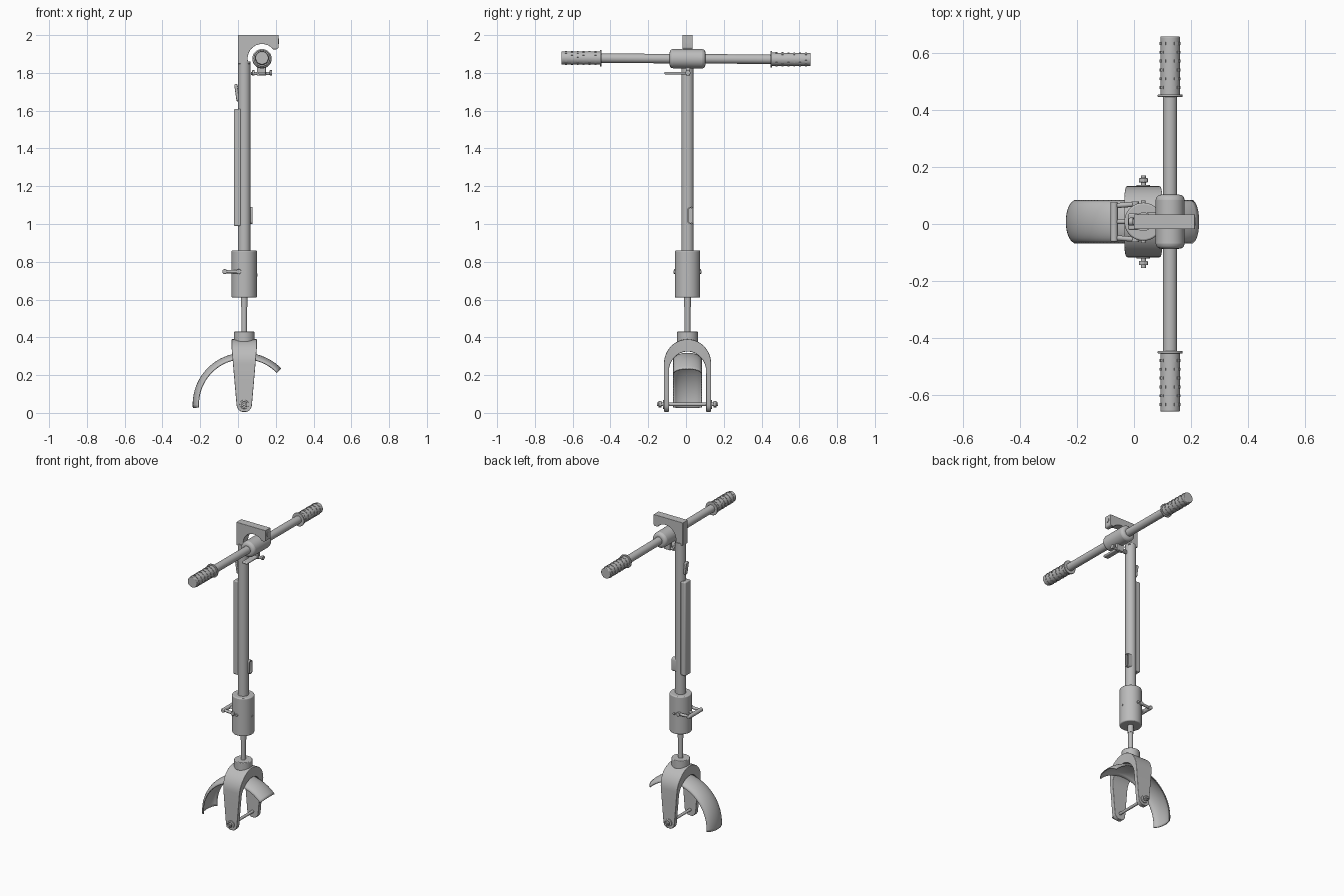
import bpy, bmesh, math
from mathutils import Vector

cube = bpy.data.objects.get("Cube")
if cube:
    bpy.data.objects.remove(cube, do_unlink=True)

grey = bpy.data.materials.new("mid grey metal")
grey.use_nodes = True
grey.diffuse_color = (0.5, 0.5, 0.5, 1)
grey.node_tree.nodes["Principled BSDF"].inputs["Base Color"].default_value = (0.5, 0.5, 0.5, 1)

CX, CY = 0.033, 0.008          # steering axis
BAR_X, BAR_Z = 0.127, 1.875    # handlebar axis
AXLE_Z = 0.045


def finish(name, bm, bevel=0, segments=3, smooth=35):
    bmesh.ops.recalc_face_normals(bm, faces=bm.faces)
    mesh = bpy.data.meshes.new(name)
    bm.to_mesh(mesh)
    bm.free()
    mesh.materials.append(grey)
    obj = bpy.data.objects.new(name, mesh)
    bpy.context.collection.objects.link(obj)
    bpy.ops.object.select_all(action='DESELECT')
    obj.select_set(True)
    bpy.context.view_layer.objects.active = obj
    bpy.ops.object.shade_smooth_by_angle(angle=math.radians(smooth))
    if bevel:
        mod = obj.modifiers.new("Bevel", 'BEVEL')
        mod.width, mod.segments = bevel, segments
        mod.limit_method, mod.angle_limit = 'ANGLE', math.radians(40)
    return obj


def rod(name, a, b, r, bevel=0, sides=32):
    """Cylinder from point a to point b."""
    a, b = Vector(a), Vector(b)
    bm = bmesh.new()
    bmesh.ops.create_cone(bm, cap_ends=True, segments=sides, radius1=r, radius2=r, depth=(b - a).length)
    turn = (b - a).to_track_quat('Z', 'Y').to_matrix().to_4x4()
    bmesh.ops.transform(bm, matrix=turn, verts=bm.verts)
    bmesh.ops.translate(bm, vec=(a + b) / 2, verts=bm.verts)
    return finish(name, bm, bevel)


def block(name, lo, hi, bevel=0.004):
    bm = bmesh.new()
    bmesh.ops.create_cube(bm, size=1)
    for v in bm.verts:
        v.co = [lo[i] + (v.co[i] + 0.5) * (hi[i] - lo[i]) for i in range(3)]
    return finish(name, bm, bevel)


def extrude(name, pts, direction, bevel=0):
    """Closed outline of 3D points pushed along a direction."""
    bm = bmesh.new()
    face = bm.faces.new([bm.verts.new(p) for p in pts])
    new = bmesh.ops.extrude_face_region(bm, geom=[face])["geom"]
    bmesh.ops.translate(bm, vec=direction, verts=[e for e in new if isinstance(e, bmesh.types.BMVert)])
    return finish(name, bm, bevel)


def arc(cx, cy, r, a, b, n):
    return [(cx + r * math.cos(math.radians(a + (b - a) * i / n)),
             cy + r * math.sin(math.radians(a + (b - a) * i / n))) for i in range(n + 1)]


def capsule(half_len, r):
    return arc(0, half_len, r, 0, 180, 10) + arc(0, -half_len, r, 180, 360, 10)


# Steering column, collar, lower rod and crown
rod("stem_tube", (CX, CY, 0.84), (CX, CY, 1.86), 0.033)
rod("collar", (CX, CY, 0.61), (CX, CY, 0.86), 0.067, 0.006, 48)
rod("lower_rod", (CX, CY, 0.42), (CX, CY, 0.62), 0.015)
rod("lower_rod_sleeve", (CX, CY, 0.56), (CX, CY, 0.62), 0.018)
rod("fork_crown", (CX, CY, 0.375), (CX, CY, 0.43), 0.055, 0.004, 40)
block("stem_cover", (-0.021, CY - 0.029, 0.99), (0.016, CY + 0.029, 1.61), 0.006)

# Hook plate over the handlebar, with its screw
hook = [(0, 1.848), (0, 2.0), (0.214, 2.0)]
hook += arc(0.202, 1.937, 0.012, 0, -90, 4) + [(0.186, 1.925)]
hook += arc(BAR_X, 1.877, 0.076, 52, 200, 18) + [(0.066, 1.848)]
extrude("hook", [(x, CY - 0.026, z) for x, z in hook], (0, 0.052, 0), 0.003)
rod("hook_screw", (0.208, CY, 1.968), (0.217, CY, 1.968), 0.014, 0, 20)


# Handlebar, very slightly tilted
def bar_point(y):
    return (BAR_X, y, BAR_Z - 0.006 * y)


rod("handlebar", bar_point(-0.64), bar_point(0.64), 0.025)
rod("handlebar_clamp", bar_point(CY - 0.095), bar_point(CY + 0.095), 0.051, 0.018, 48)
for side, label in ((1, "back"), (-1, "front")):
    rod(label + "_grip", bar_point(side * 0.452), bar_point(side * 0.66), 0.0345, 0.004)
    rod(label + "_grip_flange", bar_point(side * 0.447), bar_point(side * 0.456), 0.044, 0.003)
    # Rows of raised pads around the grip
    bm = bmesh.new()
    for row in range(6):
        x, y, z = bar_point(side * (0.48 + row * 0.031))
        for k in range(10):
            mid = k * 36 + (row % 2) * 18
            loop = arc(x, z, 0.0375, mid - 11, mid + 11, 3) + arc(x, z, 0.033, mid + 11, mid - 11, 3)
            ends = [[bm.verts.new((px, y + dy, pz)) for px, pz in loop] for dy in (-0.005, 0.005)]
            n = len(loop)
            bm.faces.new(ends[0])
            bm.faces.new(ends[1])
            for i in range(n):
                j = (i + 1) % n
                bm.faces.new((ends[0][i], ends[0][j], ends[1][j], ends[1][i]))
    finish(label + "_grip_pads", bm)

# Quick release under the clamp
block("clamp_ear", (0.10, 0.0, 1.785), (0.148, 0.022, 1.835))
rod("clamp_pin", (0.068, 0.01, 1.796), (0.18, 0.01, 1.796), 0.008, 0.002, 20)
for x in (0.075, 0.168):
    rod("clamp_nut", (x, 0.01, 1.800), (x + 0.013, 0.01, 1.800), 0.014, 0.002, 20)
block("clamp_lever", (0.108, -0.114, 1.791), (0.146, 0.005, 1.806), 0.006)

# Upper latch, leaning on the rear of the stem
latch = extrude("upper_latch", [(-0.008, u, v) for u, v in capsule(0.032, 0.014)], (0.016, 0, 0), 0.004)
latch.location = (-0.006, CY, 1.695)
latch.rotation_euler.y = math.radians(-8)
block("upper_latch_mount", (-0.006, CY - 0.01, 1.68), (0.012, CY + 0.01, 1.73))

# Lower latch: slotted ring on the front of the stem
bm = bmesh.new()
rings = []
for x, r in ((0.045, 0.016), (0.078, 0.016), (0.078, 0.009), (0.066, 0.009)):
    rings.append([bm.verts.new((x, 0.024 + u, 1.045 + v)) for u, v in capsule(0.03, r)])
for a, b in zip(rings, rings[1:]):
    for i in range(len(a)):
        j = (i + 1) % len(a)
        bm.faces.new((a[i], a[j], b[j], b[i]))
bm.faces.new(rings[0])
bm.faces.new(rings[-1])
finish("lower_latch", bm)

# U-shaped collar lever and its pivots
for s in (-1, 1):
    rod("collar_lever_arm", (0.004, CY + s * 0.062, 0.748), (-0.072, CY + s * 0.056, 0.748), 0.009, 0.002, 20)
    rod("collar_lever_pivot", (0.004, CY + s * 0.045, 0.748), (0.004, CY + s * 0.072, 0.748), 0.013, 0.002, 20)
    rod("collar_screw", (CX, CY + s * 0.06, 0.745), (CX, CY + s * 0.074, 0.745), 0.008, 0, 16)
rod("collar_lever_bar", (-0.07, CY - 0.07, 0.748), (-0.07, CY + 0.07, 0.748), 0.013, 0.004, 24)
rod("collar_lever_rod", (-0.07, CY, 0.748), (0, CY, 0.748), 0.008, 0, 16)
rod("collar_front_screw", (0.09, CY, 0.73), (0.102, CY, 0.73), 0.007, 0, 16)


# Fork: arch section swept across x, tapering and rounded at the feet
def half_width(z):
    if z < AXLE_Z:
        return math.sqrt(max(0.041 ** 2 - (AXLE_Z - z) ** 2, 0.00004))
    return 0.041 + 0.026 * min(1, (z - AXLE_Z) / 0.3)


foot = [0.006, 0.009, 0.014, 0.022, 0.032, AXLE_Z, 0.1, 0.18]
outer = [(0.125, z) for z in foot] + [(0.125 * math.cos(t), 0.26 + 0.13 * math.sin(t))
                                     for t in [math.pi * i / 24 for i in range(25)]]
outer += [(-0.125, z) for z in reversed(foot)]
inner = [(0.098, z) for z in foot] + [(0.092 * math.cos(t) + 0.006 * math.cos(t) ** 3, 0.225 + 0.1 * math.sin(t))
                                     for t in [math.pi * i / 24 for i in range(25)]]
inner += [(-0.098, z) for z in reversed(foot)]
bm = bmesh.new()
previous = None
for (yo, zo), (yi, zi) in zip(outer, inner):
    wo, wi = half_width(zo), half_width(zi)
    ring = [bm.verts.new(p) for p in ((CX - wo, CY + yo, zo), (CX + wo, CY + yo, zo),
                                      (CX + wi, CY + yi, zi), (CX - wi, CY + yi, zi))]
    if previous:
        for i in range(4):
            j = (i + 1) % 4
            bm.faces.new((previous[i], previous[j], ring[j], ring[i]))
    else:
        bm.faces.new(ring)
    previous = ring
bm.faces.new(previous)
finish("fork", bm, 0.005)

# Axle with washers and nuts
rod("axle", (CX, CY - 0.162, AXLE_Z), (CX, CY + 0.162, AXLE_Z), 0.009, 0, 20)
for s in (-1, 1):
    rod("axle_washer", (CX, CY + s * 0.12, AXLE_Z), (CX, CY + s * 0.13, AXLE_Z), 0.024, 0.002, 24)
    rod("axle_nut", (CX, CY + s * 0.138, AXLE_Z), (CX, CY + s * 0.153, AXLE_Z), 0.018, 0.002, 6)

# Mudguard: crowned section swept round the axle
bm = bmesh.new()
rows = []
for i in range(41):
    a = math.radians(44 + i * 140 / 40)
    row = []
    for k in range(17):
        t = -1 + k / 8
        r = 0.27 - 0.036 * (1 - math.sqrt(1 - (0.98 * t) ** 2))
        row.append(bm.verts.new((CX + r * math.cos(a), CY + 0.074 * t, AXLE_Z + r * math.sin(a))))
    rows.append(row)
for a, b in zip(rows, rows[1:]):
    for k in range(16):
        bm.faces.new((a[k], a[k + 1], b[k + 1], b[k]))
guard = finish("mudguard", bm, 0, 3, 60)
shell = guard.modifiers.new("Thickness", 'SOLIDIFY')
shell.thickness, shell.offset = 0.006, 0
